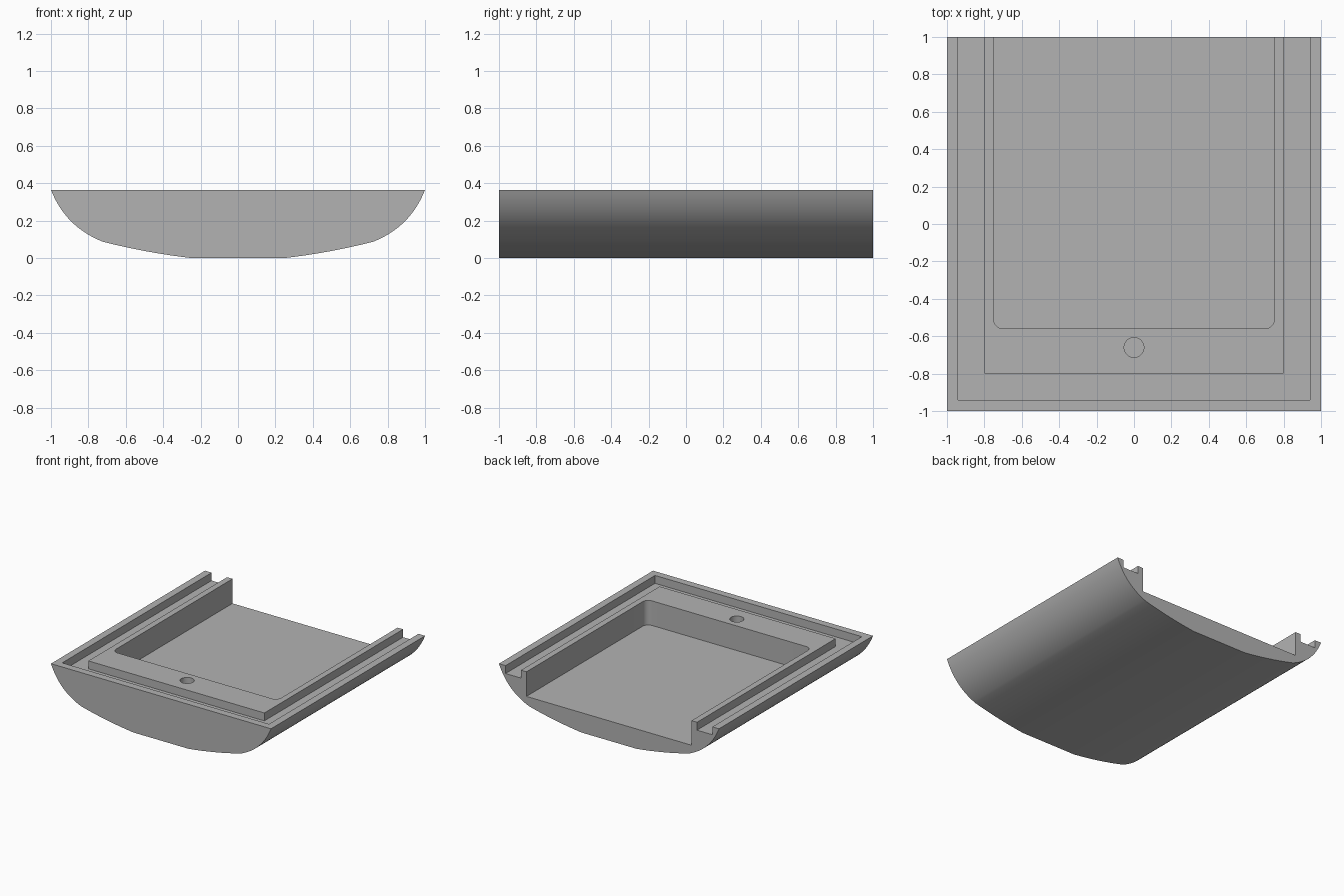
import bpy, bmesh
from math import sin, cos, pi, radians
from mathutils import Vector

default = bpy.data.objects.get("Cube")
if default:
    bpy.data.objects.remove(default, do_unlink=True)

TOP, FLOOR, GROOVE = 0.365, 0.163, 0.30

grey = bpy.data.materials.new("plain grey")
grey.use_nodes = True
colour = (0.45, 0.45, 0.45, 1)
grey.diffuse_color = colour
grey.node_tree.nodes["Principled BSDF"].inputs["Base Color"].default_value = colour


def prism(name, outline, offset):
    """Closed solid made by sweeping a flat outline along an offset."""
    bm = bmesh.new()
    face = bm.faces.new([bm.verts.new(p) for p in outline])
    swept = bmesh.ops.extrude_face_region(bm, geom=[face])["geom"]
    verts = [g for g in swept if isinstance(g, bmesh.types.BMVert)]
    bmesh.ops.translate(bm, verts=verts, vec=offset)
    bmesh.ops.recalc_face_normals(bm, faces=bm.faces)
    mesh = bpy.data.meshes.new(name)
    bm.to_mesh(mesh)
    bm.free()
    mesh.materials.append(grey)
    obj = bpy.data.objects.new(name, mesh)
    bpy.context.collection.objects.link(obj)
    return obj


def bulge(a, b, sag, steps):
    """Shallow curve from a to b, bowed outward by sag."""
    a, b = Vector(a), Vector(b)
    d = (b - a).normalized()
    ctrl = (a + b) / 2 + Vector((d.y, -d.x)) * sag * 2
    ts = [i / steps for i in range(steps + 1)]
    return [a * (1 - t) ** 2 + ctrl * 2 * t * (1 - t) + b * t * t for t in ts]


def arc(cx, cy, r, start, end, steps, z):
    angles = [radians(start + (end - start) * i / steps) for i in range(steps + 1)]
    return [(cx + r * cos(a), cy + r * sin(a), z) for a in angles]


# Curved shell: half profile mirrored, swept front to back
half = bulge((0.25, 0), (0.722, 0.087), 0.008, 8)
half += bulge((0.722, 0.087), (1, TOP), 0.043, 20)[1:]
profile = [(p.x, -1, p.y) for p in half]
profile += [(-x, y, z) for x, y, z in reversed(profile)]
shell = prism("curved_tray", profile, (0, 2, 0))

# Groove running round three sides, open at the back
groove = [(-0.94, 1.1, GROOVE), (-0.94, -0.94, GROOVE), (0.94, -0.94, GROOVE),
          (0.94, 1.1, GROOVE), (0.80, 1.1, GROOVE), (0.80, -0.80, GROOVE),
          (-0.80, -0.80, GROOVE), (-0.80, 1.1, GROOVE)]

# Main recess with two rounded front corners, open at the back
recess = [(-0.75, 1.1, FLOOR)]
recess += arc(-0.70, -0.51, 0.05, 180, 270, 8, FLOOR)
recess += arc(0.70, -0.51, 0.05, 270, 360, 8, FLOOR)
recess += [(0.75, 1.1, FLOOR)]

# Small round hole in the front ledge
hole = arc(0, -0.66, 0.053, 0, 352.5, 47, 0.26)

bpy.context.view_layer.objects.active = shell
for name, outline in (("groove", groove), ("recess", recess), ("hole", hole)):
    cutter = prism(name + "_cutter", outline, (0, 0, 0.5))
    cutter.hide_render = True
    mod = shell.modifiers.new(name, "BOOLEAN")
    mod.operation, mod.solver, mod.object = "DIFFERENCE", "EXACT", cutter
    bpy.ops.object.modifier_apply(modifier=name)
    bpy.data.objects.remove(cutter, do_unlink=True)

bpy.ops.object.select_all(action="DESELECT")
shell.select_set(True)
bpy.ops.object.shade_smooth_by_angle(angle=radians(25))
